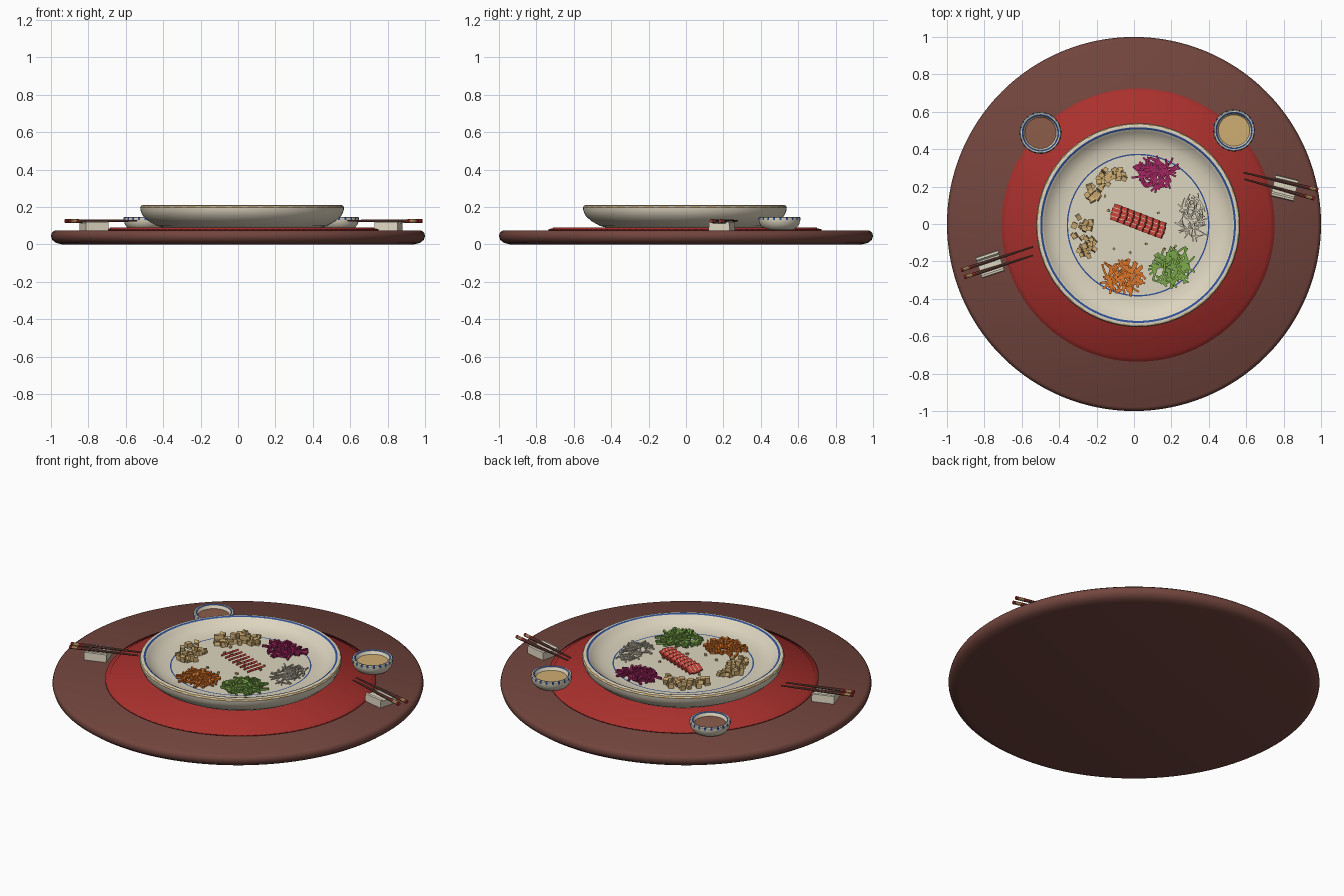
import bpy, bmesh, math, random
from mathutils import Matrix, Vector

random.seed(7)
if "Cube" in bpy.data.objects:
    bpy.data.objects.remove(bpy.data.objects["Cube"])

COLOURS = {
    "dark_wood": (0.17, 0.06, 0.048), "red_lacquer": (0.40, 0.03, 0.026),
    "porcelain": (0.72, 0.66, 0.52), "blue_glaze": (0.03, 0.08, 0.30),
    "brown_sauce": (0.26, 0.11, 0.07), "golden_tan": (0.62, 0.42, 0.17),
    "purple_cabbage": (0.36, 0.02, 0.12), "green_cucumber": (0.20, 0.40, 0.07),
    "orange_carrot": (0.75, 0.19, 0.025), "salmon_red": (0.58, 0.055, 0.04),
}
MATS = {}
for label, rgb in COLOURS.items():
    m = bpy.data.materials.new(label)
    m.use_nodes = True
    m.diffuse_color = (*rgb, 1)
    m.node_tree.nodes["Principled BSDF"].inputs["Base Color"].default_value = (*rgb, 1)
    MATS[label] = m
WOOD, RED, WHITE, BLUE, SAUCE, TAN, PURPLE, GREEN, ORANGE, SALMON = range(10)


def finish(name, bm, smooth=None):
    """Turn a bmesh into an object; smooth is the sharp-edge angle in degrees."""
    bmesh.ops.recalc_face_normals(bm, faces=bm.faces)
    used = sorted({f.material_index for f in bm.faces})
    for f in bm.faces:
        f.material_index = used.index(f.material_index)
    mesh = bpy.data.meshes.new(name)
    bm.to_mesh(mesh)
    bm.free()
    names = list(COLOURS)
    for i in used:
        mesh.materials.append(MATS[names[i]])
    if smooth:
        mesh.shade_smooth()
        if smooth < 180:
            mesh.set_sharp_from_angle(angle=math.radians(smooth))
    obj = bpy.data.objects.new(name, mesh)
    bpy.context.scene.collection.objects.link(obj)
    return obj


def lathe(name, steps, loc=(0, 0, 0), sides=96, smooth=35):
    """Spin (radius, z, colour, dash colour) steps; a colour fills the band ending there."""
    bm = bmesh.new()
    last = None
    for r, z, colour, *dash in steps:
        if r == 0:
            ring = [bm.verts.new((0, 0, z))] * sides
        else:
            ring = [bm.verts.new((r * math.cos(t), r * math.sin(t), z))
                    for t in (math.tau * i / sides for i in range(sides))]
        if last:
            for i in range(sides):
                j = (i + 1) % sides
                corners = list(dict.fromkeys((last[i], last[j], ring[j], ring[i])))
                f = bm.faces.new(corners)
                f.material_index = dash[0] if dash and i % 3 == 0 else colour
        last = ring
    obj = finish(name, bm, smooth)
    obj.location = loc
    return obj


def box(bm, matrix, size, colour):
    made = bmesh.ops.create_cube(bm, size=1, matrix=matrix @ Matrix.Diagonal((*size, 1)))
    for f in {f for v in made["verts"] for f in v.link_faces}:
        f.material_index = colour


# Table board and lacquer mat
lathe("table_board", [(0, 0, WOOD), (.94, 0, WOOD), (.972, .008, WOOD), (.993, .024, WOOD),
                      (1, .045, WOOD), (.995, .064, WOOD), (.98, .075, WOOD), (0, .078, WOOD)],
      sides=128, smooth=180)
CX, CY = .022, -.006
lathe("round_mat", [(0, .076, RED), (.73, .076, RED), (.73, .083, RED), (.708, .085, RED),
                    (.705, .09, RED), (0, .09, RED)], (CX, CY, 0), sides=128, smooth=180)

# Large serving plate
FLOOR = .155
lathe("serving_plate", [
    (0, .09, WHITE), (.42, .09, WHITE), (.455, .1, WHITE), (.5, .125, WHITE), (.53, .152, WHITE),
    (.543, .18, WHITE), (.545, .198, WHITE), (.54, .207, TAN, WHITE), (.533, .21, WHITE, TAN),
    (.523, .21, WHITE), (.512, .206, BLUE), (.5, .195, WHITE), (.475, .175, WHITE),
    (.44, .162, WHITE), (.4, .156, WHITE), (.381, FLOOR, WHITE), (.374, FLOOR, BLUE),
    (0, FLOOR, WHITE)], (CX, CY, 0), sides=120)

# Dipping bowls with sauce
for side, x, y, sauce in (("right", -.5, .487, SAUCE), ("left", .535, .5, TAN)):
    lathe(side + "_sauce_bowl", [
        (0, .078, WHITE), (.07, .078, WHITE), (.09, .088, WHITE), (.105, .108, WHITE),
        (.112, .132, WHITE), (.111, .143, WHITE, BLUE), (.106, .148, WHITE, BLUE),
        (.1, .148, WHITE), (.093, .145, BLUE), (.088, .135, WHITE), (.08, .122, WHITE),
        (0, .122, WHITE)], (x, y, 0), sides=60)
    lathe(side + "_sauce", [(0, .121, sauce), (.081, .121, sauce), (.084, .128, sauce),
                            (0, .129, sauce)], (x, y, 0), sides=48)


# Chopsticks and their rests
def chopstick(name, outer, inner):
    a, b = Vector((*outer, .125)), Vector((*inner, .127))
    n = (b - a).length
    obj = lathe(name, [(0, 0, RED), (.010, 0, RED), (.010, .015, RED), (.010, .045, TAN),
                       (.0095, .065, RED), (.0045, n, WOOD), (0, n, WOOD)], a, 8)
    obj.rotation_euler = (b - a).to_track_quat("Z", "Y").to_euler()


def rest(name, x, y, angle):
    bm = bmesh.new()
    outline = [(-.058, .076), (.058, .076), (.055, .12), (.043, .122), (.034, .113),
               (-.034, .113), (-.043, .122), (-.055, .12)]
    face = bm.faces.new([bm.verts.new((-.063, v, z)) for v, z in outline])
    made = bmesh.ops.extrude_face_region(bm, geom=[face])
    bmesh.ops.translate(bm, vec=(.126, 0, 0),
                        verts=[v for v in made["geom"] if isinstance(v, bmesh.types.BMVert)])
    for f in bm.faces:
        f.material_index = WHITE
    obj = finish(name, bm)
    obj.location, obj.rotation_euler = (x, y, 0), (0, 0, angle)


chopstick("left_chopstick_back", (.985, .182), (.585, .275))
chopstick("left_chopstick_front", (.965, .135), (.59, .24))
rest("left_chopstick_rest", .805, .192, -.24)
chopstick("right_chopstick_back", (-.925, -.247), (-.54, -.122))
chopstick("right_chopstick_front", (-.908, -.285), (-.54, -.168))
rest("right_chopstick_rest", -.77, -.215, .32)


# Shredded vegetable piles made of bent square strands
def strand(bm, centre, heading, length, width, bend, colour):
    last, p = None, Vector(centre)
    tilt = random.uniform(-.12, .12)
    p -= Vector((math.cos(heading), math.sin(heading), tilt)) * length / 2
    parts = 4
    for k in range(parts + 1):
        h = heading + bend * (k / parts - .5)
        along = Vector((math.cos(h), math.sin(h), tilt))
        side = Vector((-math.sin(h), math.cos(h), 0)) * width / 2
        up = Vector((0, 0, width / 2))
        p.z = max(p.z, FLOOR + width / 2)
        ring = [bm.verts.new(p + s) for s in (side + up, up - side, -side - up, side - up)]
        if last:
            for i in range(4):
                j = (i + 1) % 4
                bm.faces.new((last[i], last[j], ring[j], ring[i])).material_index = colour
        if k in (0, parts):
            bm.faces.new(ring).material_index = colour
        last = ring
        p += along * length / parts


def pile(name, x, y, rx, ry, colour, count, length, width, bend):
    bm = bmesh.new()
    for _ in range(count):
        t, r = random.uniform(0, math.tau), math.sqrt(random.random())
        z = FLOOR + .006 + .042 * (1 - r * r) * random.uniform(.3, 1)
        strand(bm, (x + rx * r * math.cos(t), y + ry * r * math.sin(t), z),
               random.uniform(0, math.tau), length * random.uniform(.7, 1.2), width,
               random.uniform(-bend, bend), colour)
    finish(name, bm)


pile("cabbage_shreds", .115, .27, .105, .072, PURPLE, 75, .085, .011, .9)
pile("radish_shreds", .305, .03, .065, .105, WHITE, 65, .085, .006, 1.2)
pile("cucumber_shreds", .205, -.235, .1, .085, GREEN, 75, .085, .011, .7)
pile("carrot_shreds", -.06, -.28, .1, .07, ORANGE, 75, .085, .011, .7)


# Golden crunchy cubes and scattered crumbs
def cubes(name, spots, size):
    bm = bmesh.new()
    for x, y, z in spots:
        turn = Matrix.Rotation(random.uniform(0, 3), 4, "Z") @ Matrix.Rotation(
            random.uniform(-.4, .4), 4, "X")
        box(bm, Matrix.Translation((x, y, z)) @ turn,
            [size * random.uniform(.75, 1.2) for _ in range(3)], TAN)
    finish(name, bm)


def arc_spots(start, end, count, spread):
    for i in range(count):
        t = random.uniform(start, end)
        r = .3 + random.uniform(-spread, spread)
        yield (CX + r * math.cos(t), CY + r * math.sin(t),
               FLOOR + .012 + random.choice((0, 0, .022)))


cubes("back_crackers", arc_spots(1.85, 2.65, 34, .045), .027)
cubes("side_crackers", arc_spots(3.0, 3.7, 30, .05), .027)
cubes("crumbs", [(CX + random.uniform(-.18, .18), CY + random.uniform(-.15, .17), FLOOR + .004)
                 for _ in range(12)], .012)

# Overlapping marbled fish slices
bm = bmesh.new()
row = math.atan2(-.12, .29)
for i in range(8):
    t = i / 7
    frame = (Matrix.Translation((-.095 + .235 * t, .06 - .09 * t, FLOOR + .022))
             @ Matrix.Rotation(row + .1, 4, "Z") @ Matrix.Rotation(-.55, 4, "Y"))
    for k in range(4):
        v = -.0345 + .023 * k
        length = .058 if k in (1, 2) else .046
        box(bm, frame @ Matrix.Translation((0, v, 0)), (length, .0195, .011), SALMON)
        if k < 3:
            box(bm, frame @ Matrix.Translation((0, v + .0115, 0)), (.044, .0035, .0112), WHITE)
finish("fish_slices", bm)
